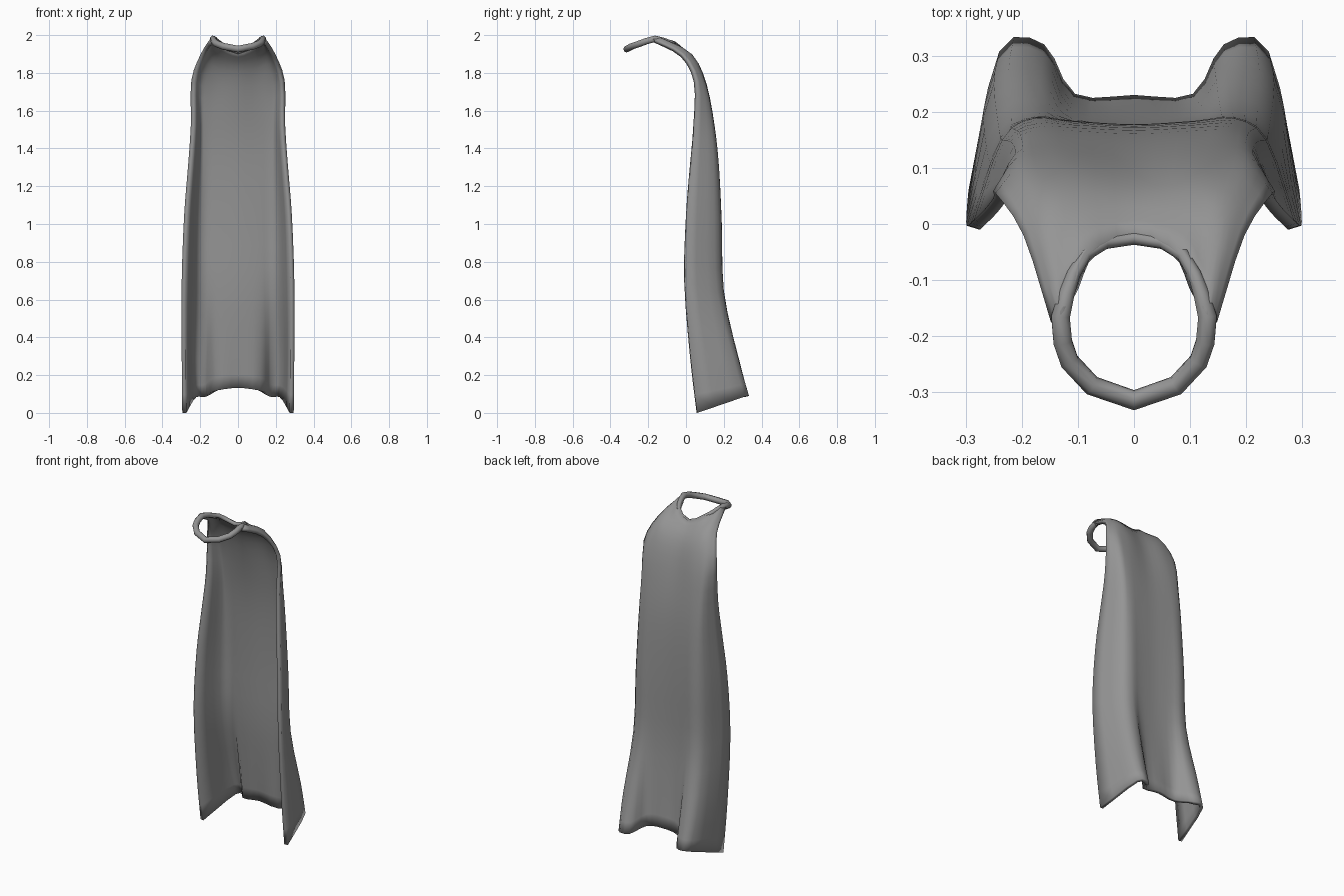
import bpy, bmesh
from mathutils import Vector

if "Cube" in bpy.data.objects:
    bpy.data.objects.remove(bpy.data.objects["Cube"])

# Guide lines of the outer cloth surface, each running from hem to neck
CENTRE = [(0, .23, .135), (0, .205, .35), (0, .18, .65), (0, .177, 1.0), (0, .167, 1.3),
          (0, .143, 1.52), (0, .098, 1.73), (0, .05, 1.85), (0, -.015, 1.922)]
VALLEY = [(.105, .232, .12), (.11, .213, .34), (.11, .187, .65), (.11, .183, 1.0), (.11, .172, 1.3),
          (.11, .15, 1.52), (.10, .108, 1.74), (.095, .05, 1.87), (.085, -.055, 1.965)]
RIDGE = [(.16, .32, .09), (.165, .272, .3), (.175, .2, .65), (.18, .188, 1.0), (.172, .173, 1.3),
         (.17, .15, 1.52), (.16, .108, 1.74), (.14, .03, 1.9), (.113, -.13, 1.985)]
CORNER = [(.24, .308, .085), (.25, .25, .29), (.24, .165, .64), (.235, .15, 1.0), (.22, .147, 1.3),
          (.212, .133, 1.52), (.208, .10, 1.74), (.172, .01, 1.905), (.13, -.16, 1.997)]
EDGE = [(.295, .06, 0), (.298, .025, .3), (.298, -.003, .7), (.285, .007, 1.05), (.265, .027, 1.3),
        (.25, .047, 1.52), (.247, .055, 1.76), (.197, -.02, 1.9), (.148, -.175, 1.979)]


def spline(points, steps):
    """Smooth line passing through all the points."""
    p = [Vector(q) for q in points]
    p = [2 * p[0] - p[1]] + p + [2 * p[-1] - p[-2]]
    out = []
    for i in range(1, len(p) - 2):
        a, b, c, d = p[i - 1:i + 3]
        for s in range(steps):
            t = s / steps
            out.append(.5 * (2 * b + (c - a) * t + (2 * a - 5 * b + 4 * c - d) * t * t
                             + (3 * b - a - 3 * c + d) * t ** 3))
    return out + [p[-2]]


def mirrored(line):
    return [(-x, *rest) for x, *rest in line]


cloth = bpy.data.materials.new("dark_cloth")
cloth.diffuse_color = (.3, .3, .3, 1)
cloth.use_nodes = True
cloth.node_tree.nodes["Principled BSDF"].inputs["Base Color"].default_value = cloth.diffuse_color

# Cape cloth: a grid lofted across the guide lines
half = [VALLEY, RIDGE, CORNER, EDGE]
guides = [mirrored(g) for g in reversed(half)] + [CENTRE] + half
rows = [spline(r, 3) for r in zip(*[spline(g, 3) for g in guides])]
bm = bmesh.new()
grid = [[bm.verts.new(p) for p in row] for row in rows]
for lo, hi in zip(grid, grid[1:]):
    for i in range(len(lo) - 1):
        bm.faces.new((lo[i], hi[i], hi[i + 1], lo[i + 1]))
mesh = bpy.data.meshes.new("cape_cloth")
bm.to_mesh(mesh)
bm.free()
mesh.materials.append(cloth)
cape = bpy.data.objects.new("cape_cloth", mesh)
bpy.context.collection.objects.link(cape)
thick = cape.modifiers.new("thickness", "SOLIDIFY")
thick.thickness = .022
thick.offset = -1

# Neck ring: rolled collar, slim inside the back neckline and full at the front (x, y, z, radius)
side = [(.052, -.033, 1.928, .012), (.087, -.055, 1.95, .012), (.108, -.09, 1.963, .013),
        (.12, -.125, 1.974, .015), (.131, -.165, 1.98, .018), (.127, -.21, 1.968, .018),
        (.115, -.245, 1.955, .018), (.075, -.288, 1.94, .018)]
path = mirrored(side) + [(0, -.314, 1.926, .018)] + side[::-1] + [(0, -.025, 1.912, .012)]
curve = bpy.data.curves.new("neck_ring", "CURVE")
curve.dimensions = "3D"
curve.bevel_depth = 1
curve.bevel_resolution = 2
line = curve.splines.new("POLY")
line.points.add(len(path) - 1)
line.use_cyclic_u = True
for pt, (x, y, z, r) in zip(line.points, path):
    pt.co = (x, y, z, 1)
    pt.radius = r
curve.materials.append(cloth)
ring = bpy.data.objects.new("neck_ring", curve)
bpy.context.collection.objects.link(ring)

# Smooth shading
bpy.ops.object.select_all(action="DESELECT")
ring.select_set(True)
bpy.context.view_layer.objects.active = ring
bpy.ops.object.convert(target="MESH")
cape.select_set(True)
bpy.context.view_layer.objects.active = cape
bpy.ops.object.shade_smooth_by_angle(angle=.9)
